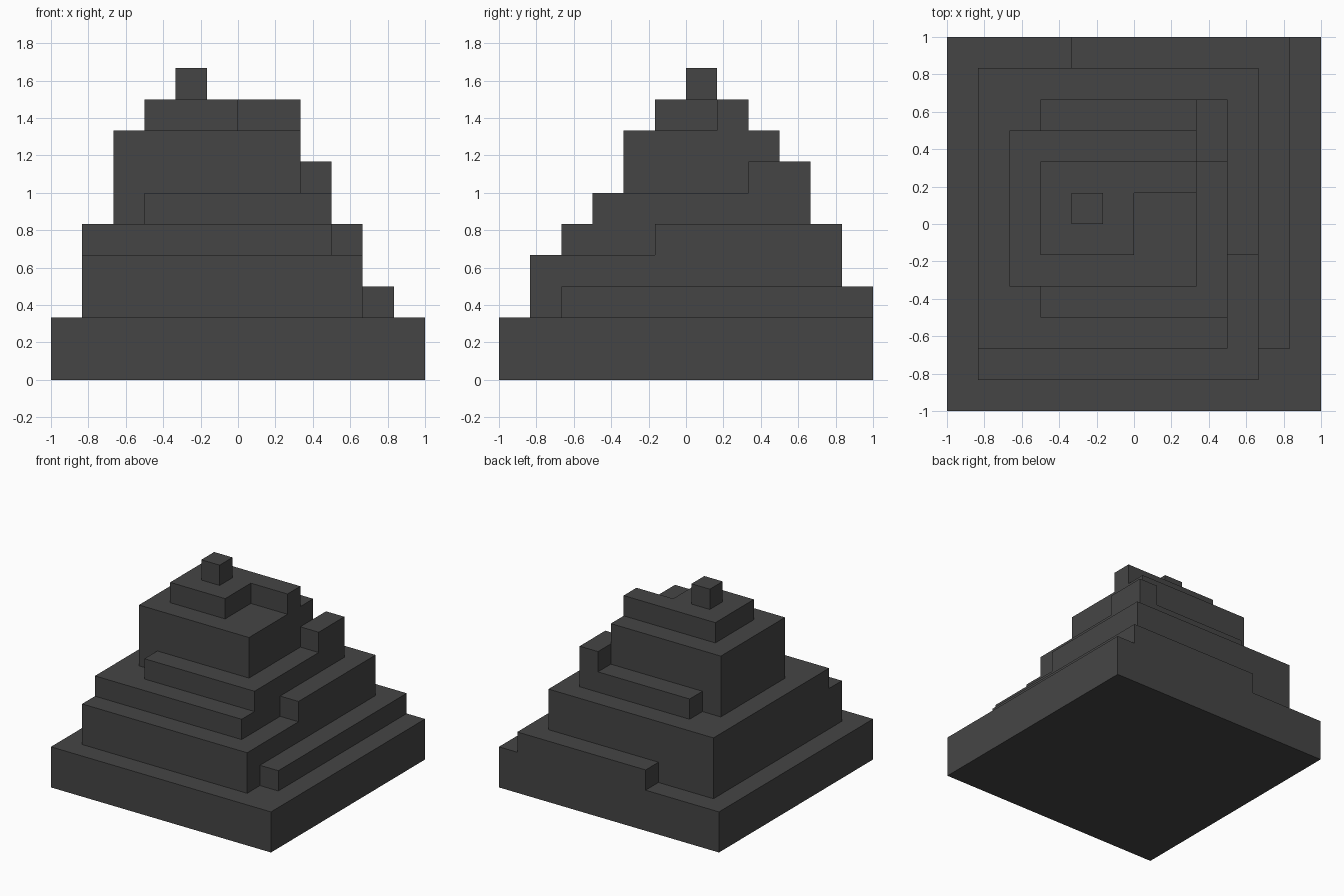
import bpy
import bmesh

UNIT = 1 / 6  # edge length of one building cube

cube = bpy.data.objects.get("Cube")
if cube:
    bpy.data.objects.remove(cube, do_unlink=True)

stone = bpy.data.materials.new("dark_grey_stone")
stone.use_nodes = True
colour = (0.06, 0.06, 0.06, 1)
stone.diffuse_color = colour
stone.node_tree.nodes["Principled BSDF"].inputs["Base Color"].default_value = colour


def prism(name, outline, bottom, top):
    """Extrude a counter-clockwise outline, measured in cubes, upwards."""
    bm = bmesh.new()
    verts = [bm.verts.new((x * UNIT, y * UNIT, bottom * UNIT)) for x, y in outline]
    face = bm.faces.new(verts)
    result = bmesh.ops.extrude_face_region(bm, geom=[face], use_keep_orig=True)
    raised = [g for g in result["geom"] if isinstance(g, bmesh.types.BMVert)]
    bmesh.ops.translate(bm, verts=raised, vec=(0, 0, (top - bottom) * UNIT))
    bmesh.ops.recalc_face_normals(bm, faces=bm.faces)
    mesh = bpy.data.meshes.new(name)
    bm.to_mesh(mesh)
    bm.free()
    mesh.materials.append(stone)
    obj = bpy.data.objects.new(name, mesh)
    bpy.context.collection.objects.link(obj)


def block(name, x0, x1, y0, y1, bottom, top):
    prism(name, [(x0, y0), (x1, y0), (x1, y1), (x0, y1)], bottom, top)


# Square foundation and the tier above it
block("base", -6, 6, -6, 6, 0, 2)
block("lower_tier", -5, 4, -5, 5, 2, 4)

# Path climbing round the right side and back of the lower tier
prism("lower_path", [(4, -4), (5, -4), (5, 6), (-2, 6), (-2, 5), (4, 5)], 2, 3)

# Middle terrace with a ledge along its right side
prism("middle_tier", [(-5, -4), (3, -4), (3, -1), (4, -1), (4, 5), (-5, 5)], 4, 5)

# Tall upper tier, wrapped on three sides by a path with a raised corner
block("upper_tier", -4, 2, -2, 3, 5, 8)
prism("upper_path", [(-3, -3), (3, -3), (3, 4), (-3, 4),
                     (-3, 3), (2, 3), (2, -2), (-3, -2)], 5, 6)
block("upper_path_step", 2, 3, 2, 4, 6, 7)

# Notched summit and its single crowning cube
prism("summit", [(-3, -1), (0, -1), (0, 1), (2, 1), (2, 2), (-3, 2)], 8, 9)
block("crown_cube", -2, -1, 0, 1, 9, 10)
